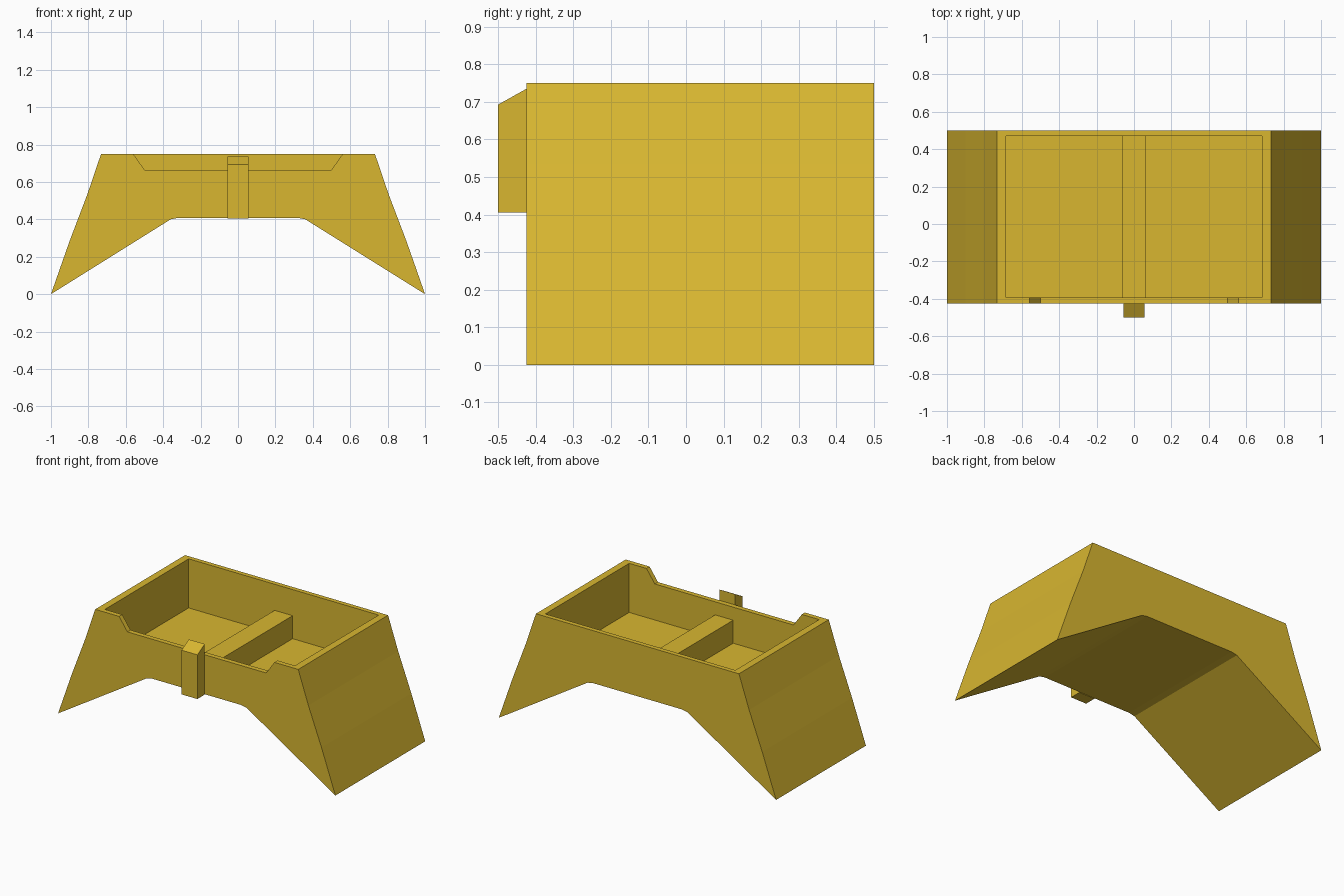
import bpy, bmesh

if "Cube" in bpy.data.objects:
    bpy.data.objects.remove(bpy.data.objects["Cube"])

mat = bpy.data.materials.new("yellow")
mat.diffuse_color = (0.69, 0.47, 0.03, 1)
mat.use_nodes = True
mat.node_tree.nodes["Principled BSDF"].inputs["Base Color"].default_value = mat.diffuse_color


def prism(name, profile, axis, lo, hi, coloured=True):
    """Extrude a closed 2D profile along x or y, from lo to hi."""
    bm = bmesh.new()
    place = (lambda a, b, t: (a, t, b)) if axis == "y" else (lambda a, b, t: (t, a, b))
    n = len(profile)
    near = [bm.verts.new(place(a, b, lo)) for a, b in profile]
    far = [bm.verts.new(place(a, b, hi)) for a, b in profile]
    bm.faces.new(near)
    bm.faces.new(far[::-1])
    for i in range(n):
        j = (i + 1) % n
        bm.faces.new((near[i], far[i], far[j], near[j]))
    bmesh.ops.recalc_face_normals(bm, faces=bm.faces)
    mesh = bpy.data.meshes.new(name)
    bm.to_mesh(mesh)
    bm.free()
    ob = bpy.data.objects.new(name, mesh)
    bpy.context.collection.objects.link(ob)
    if coloured:
        mesh.materials.append(mat)
    return ob


def mirrored(half):
    """Complete a left-right symmetric profile from its right half."""
    return half + [(-x, z) for x, z in reversed(half)]


def cut(target, cutter):
    cutter.hide_render = True
    cutter.hide_viewport = False
    mod = target.modifiers.new("cut", "BOOLEAN")
    mod.operation = "DIFFERENCE"
    mod.solver = "EXACT"
    mod.object = cutter
    bpy.context.view_layer.objects.active = target
    bpy.ops.object.modifier_apply(modifier=mod.name)
    bpy.data.objects.remove(cutter)


# Straddling tray body with two flared legs
body = prism("tray_body", mirrored([(0.32, 0.408), (0.36, 0.4), (1.0, 0.0),
                                    (0.9, 0.285), (0.805, 0.535), (0.732, 0.75)]),
             "y", -0.425, 0.5)

# Open compartment in the top
cut(body, prism("cavity_cutter", mirrored([(0.685, 0.43), (0.685, 0.9)]),
                "y", -0.393, 0.47, False))

# Lowered section of the front wall, with sloping ends
slope = 0.06 / 0.085
cut(body, prism("notch_cutter", mirrored([(0.5, 0.665), (0.5 + 0.2 * slope, 0.865)]),
                "y", -0.6, -0.3, False))

# Divider across the compartment, front to back
prism("divider", mirrored([(0.065, 0.42), (0.065, 0.58)]), "y", -0.4, 0.48)

# Latch on the front with a sloping top
prism("front_latch", [(-0.5, 0.405), (-0.425, 0.405), (-0.425, 0.735), (-0.5, 0.693)],
      "x", -0.057, 0.057)
